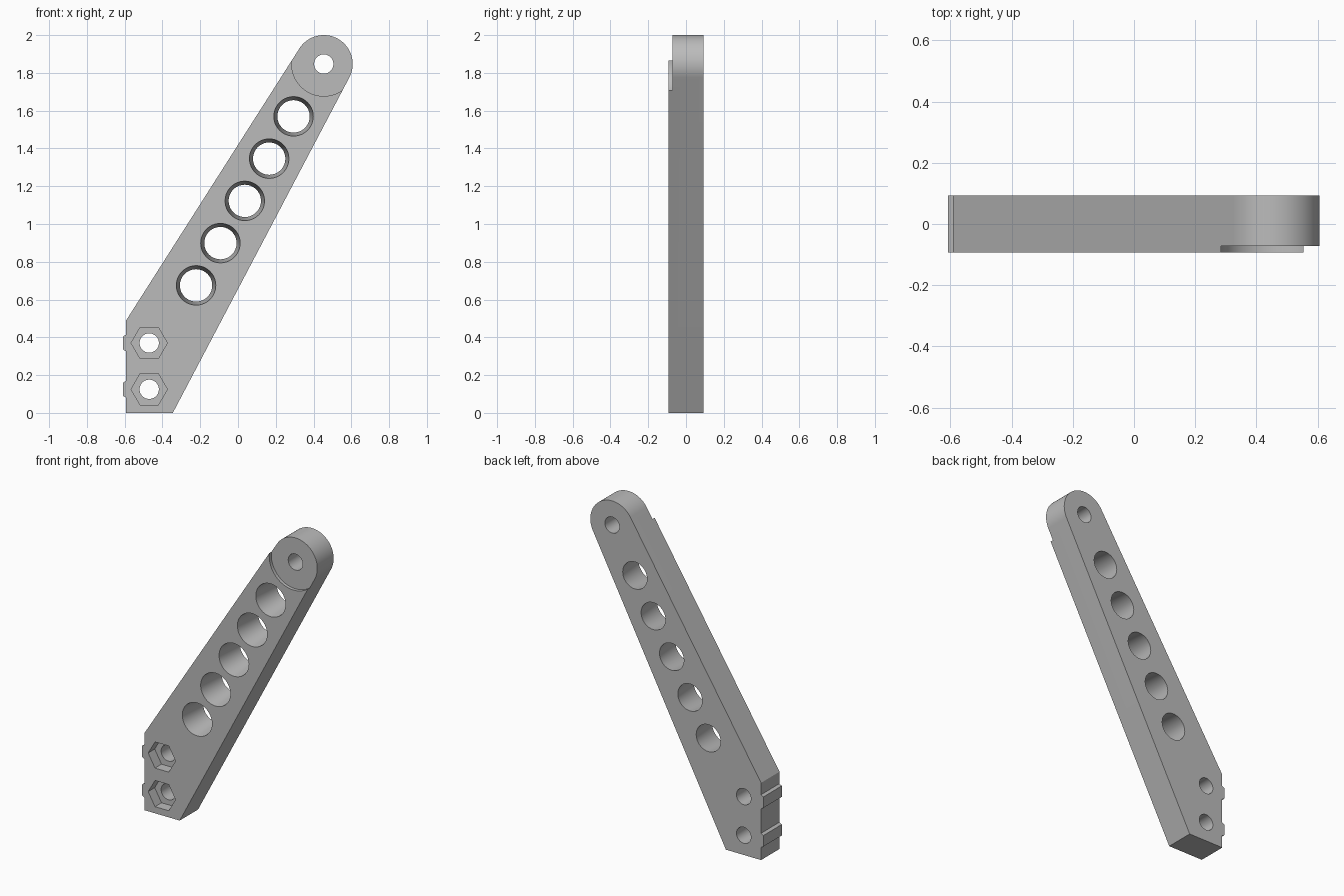
import bpy, bmesh, math
from mathutils import Vector

if "Cube" in bpy.data.objects:
    bpy.data.objects.remove(bpy.data.objects["Cube"], do_unlink=True)

HALF = 0.0925                    # half thickness of the arm
HUB, HUB_R = Vector((0.454, 1.847)), 0.153
LEFT = -0.592                    # straight mounting edge

grey = bpy.data.materials.new("plain grey")
grey.use_nodes = True
grey.diffuse_color = (0.5, 0.5, 0.5, 1)
grey.node_tree.nodes["Principled BSDF"].inputs["Base Color"].default_value = (0.5, 0.5, 0.5, 1)


def loft(name, front, back, y0, y1):
    """Solid between two matching outlines (x, z) at depths y0 and y1."""
    bm = bmesh.new()
    a = [bm.verts.new((x, y0, z)) for x, z in front]
    b = [bm.verts.new((x, y1, z)) for x, z in back]
    bm.faces.new(a)
    bm.faces.new(b[::-1])
    for i in range(len(a)):
        j = (i + 1) % len(a)
        bm.faces.new((a[i], b[i], b[j], a[j]))
    bmesh.ops.recalc_face_normals(bm, faces=bm.faces)
    mesh = bpy.data.meshes.new(name)
    bm.to_mesh(mesh)
    bm.free()
    mesh.materials.append(grey)
    obj = bpy.data.objects.new(name, mesh)
    bpy.context.collection.objects.link(obj)
    return obj


def ring(c, r, n=64):
    return [(c[0] + r * math.cos(math.tau * i / n), c[1] + r * math.sin(math.tau * i / n))
            for i in range(n)]


def tangent_angle(p, side):
    """Angle on the hub circle where the line from p touches it."""
    d = Vector(p) - HUB
    return math.atan2(d.y, d.x) + side * math.acos(HUB_R / d.length)


# Arm outline: foot, rounded hub, mounting edge with two locating ribs
foot, shoulder = (-0.345, 0), (LEFT, 0.49)
start = tangent_angle(foot, 1)
end = tangent_angle(shoulder, -1)
while end < start:
    end += math.tau
outline = [(LEFT, 0), foot]
for i in range(49):
    t = start + (end - start) * i / 48
    outline.append((HUB.x + HUB_R * math.cos(t), HUB.y + HUB_R * math.sin(t)))
outline.append(shoulder)
bolts = [(-0.47, 0.37), (-0.47, 0.125)]
for x, z in bolts:
    outline += [(LEFT, z + 0.045), (-0.608, z + 0.035), (-0.608, z - 0.035), (LEFT, z - 0.045)]
arm = loft("arm", outline, outline, -HALF, HALF)

# Cutters: hub recess, bolt holes, nut pockets and tapered lightening holes
cutters = [loft("hub_recess_cutter", ring(HUB, 0.17, 96), ring(HUB, 0.17, 96), -0.15, -0.072)]
for c in bolts + [HUB]:
    cutters.append(loft("bolt_hole_cutter", ring(c, 0.051), ring(c, 0.051), -0.2, 0.2))
for c in bolts:
    cutters.append(loft("nut_pocket_cutter", ring(c, 0.096, 6), ring(c, 0.096, 6), -0.15, -0.027))
for i in range(5):
    c = (-0.222 + 0.129 * i, 0.675 + 0.2237 * i)
    cutters.append(loft("lightening_hole_cutter", ring(c, 0.1055), ring(c, 0.0845), -0.103, 0.103))

bpy.context.view_layer.objects.active = arm
for cutter in cutters:
    cutter.hide_render = True
    mod = arm.modifiers.new("cut", "BOOLEAN")
    mod.operation, mod.solver, mod.object = "DIFFERENCE", "EXACT", cutter
    bpy.ops.object.modifier_apply(modifier=mod.name)
for cutter in cutters:
    bpy.data.objects.remove(cutter, do_unlink=True)

bpy.ops.object.select_all(action="DESELECT")
arm.select_set(True)
bpy.ops.object.shade_smooth_by_angle(angle=math.radians(30))
